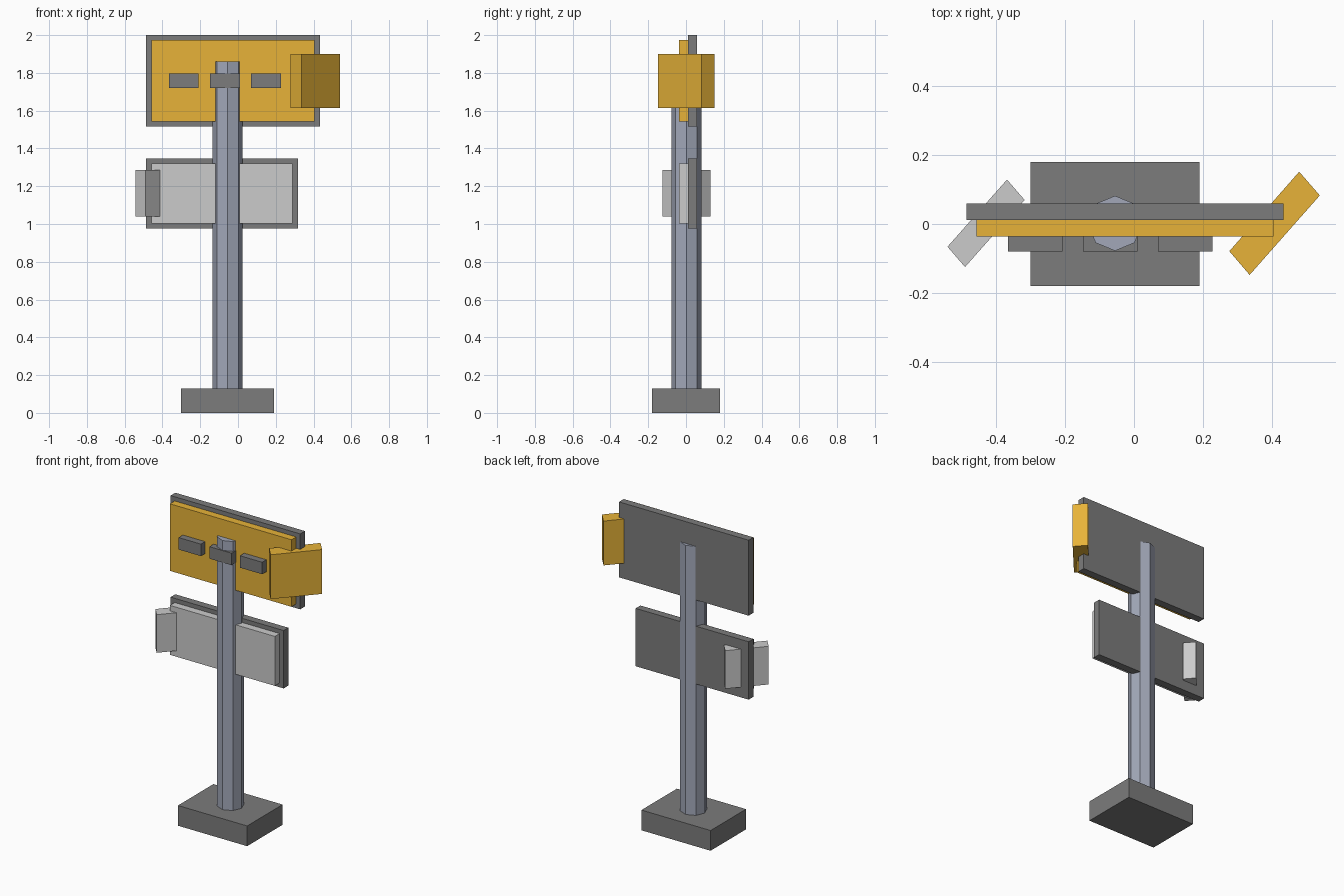
import bpy, bmesh, math

if "Cube" in bpy.data.objects:
    bpy.data.objects.remove(bpy.data.objects["Cube"])


def material(name, rgb):
    m = bpy.data.materials.new(name)
    m.diffuse_color = (*rgb, 1)
    m.use_nodes = True
    m.node_tree.nodes["Principled BSDF"].inputs["Base Color"].default_value = m.diffuse_color
    return m


YELLOW = material("yellow_paint", (0.80, 0.45, 0.04))
DARK = material("dark_grey", (0.20, 0.20, 0.20))
LIGHT = material("light_grey", (0.52, 0.52, 0.52))
STEEL = material("blue_grey_steel", (0.36, 0.39, 0.48))


def prism(name, outline, z0, z1, mat):
    """Extrude a counter-clockwise XY outline from z0 up to z1."""
    bm = bmesh.new()
    face = bm.faces.new([bm.verts.new((x, y, z0)) for x, y in outline])
    top = bmesh.ops.extrude_face_region(bm, geom=[face])["geom"]
    bmesh.ops.translate(bm, vec=(0, 0, z1 - z0),
                        verts=[v for v in top if isinstance(v, bmesh.types.BMVert)])
    bmesh.ops.recalc_face_normals(bm, faces=bm.faces)
    mesh = bpy.data.meshes.new(name)
    bm.to_mesh(mesh)
    bm.free()
    mesh.materials.append(mat)
    ob = bpy.data.objects.new(name, mesh)
    bpy.context.collection.objects.link(ob)
    return ob


def box(name, x0, x1, y0, y1, z0, z1, mat):
    return prism(name, [(x0, y0), (x1, y0), (x1, y1), (x0, y1)], z0, z1, mat)


# Base and eight-sided post
CX = -0.055
box("base", CX - 0.246, CX + 0.246, -0.18, 0.18, 0, 0.13, DARK)
prism("post", [(CX + 0.08 * math.cos(i * math.pi / 4), 0.002 + 0.08 * math.sin(i * math.pi / 4))
               for i in range(8)], 0.13, 1.86, STEEL)

# Sign boards: dark backing with a smaller coloured face in front
for name, x1, z0, z1, mat in (("upper", 0.435, 1.515, 2.0, YELLOW),
                              ("lower", 0.317, 0.975, 1.347, LIGHT)):
    box(name + "_board_back", -0.487, x1, 0.011, 0.059, z0, z1, DARK)
    box(name + "_board_face", -0.458, x1 - 0.029, -0.037, 0.011, z0 + 0.027, z1 - 0.027, mat)

# Row of small bars on the upper board
for i in range(3):
    x = -0.287 + i * 0.218
    box(f"bar_{i + 1}", x - 0.079, x + 0.079, -0.08, -0.037, 1.72, 1.797, DARK)

# Slanted end blocks
prism("upper_end_block", [(0.277, -0.079), (0.336, -0.148), (0.54, 0.083), (0.48, 0.152)],
      1.615, 1.90, YELLOW)
prism("lower_end_block", [(-0.542, -0.066), (-0.491, -0.125), (-0.318, 0.07), (-0.369, 0.129)],
      1.04, 1.285, LIGHT)
